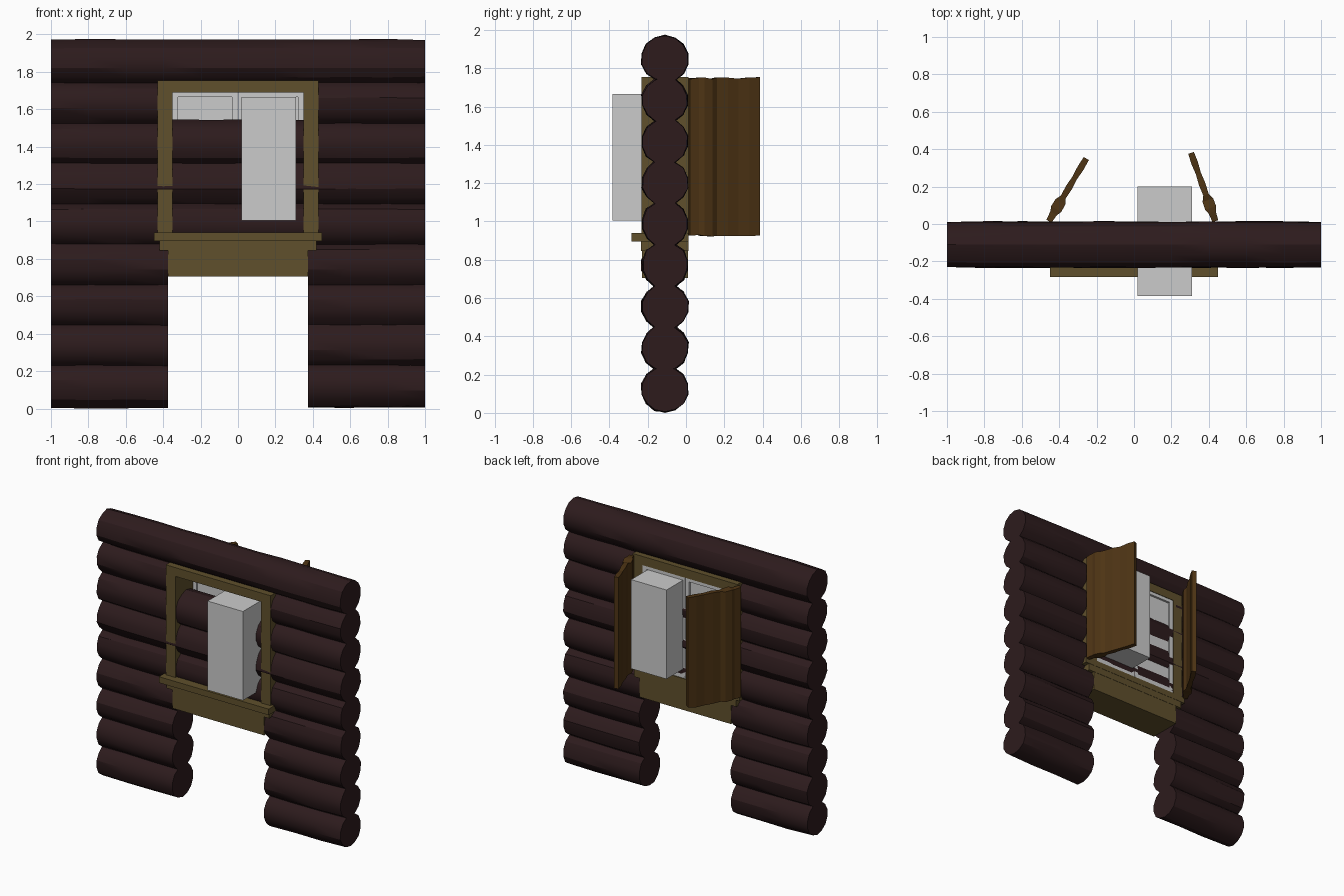
import bpy, bmesh, math, random
from mathutils import Vector

if "Cube" in bpy.data.objects:
    bpy.data.objects.remove(bpy.data.objects["Cube"])

random.seed(4)


def material(name, rgb):
    m = bpy.data.materials.new(name)
    m.diffuse_color = (*rgb, 1)
    m.use_nodes = True
    m.node_tree.nodes["Principled BSDF"].inputs["Base Color"].default_value = m.diffuse_color
    return m


LOG = material("dark_log", (0.026, 0.011, 0.012))
TRIM = material("olive_trim", (0.115, 0.08, 0.025))
PLANK = material("brown_plank", (0.075, 0.034, 0.007))


def finish(name, bm, mat=None):
    bmesh.ops.recalc_face_normals(bm, faces=bm.faces)
    me = bpy.data.meshes.new(name)
    bm.to_mesh(me)
    bm.free()
    ob = bpy.data.objects.new(name, me)
    bpy.context.collection.objects.link(ob)
    if mat:
        me.materials.append(mat)
    return ob


def box(name, x, y, z, mat=None):
    bm = bmesh.new()
    bmesh.ops.create_cube(bm, size=1)
    for v in bm.verts:
        v.co = Vector([(a + b) / 2 + c * (b - a) for c, (a, b) in zip(v.co, (x, y, z))])
    return finish(name, bm, mat)


# Hewn log along x: slightly irregular rings with flat end caps
def log(name, x0, x1, z, ends=()):
    sides, n = 14, max(3, round((x1 - x0) / 0.2))
    bm = bmesh.new()
    rings = []
    grain = [random.uniform(-0.003, 0.003) for _ in range(sides)]
    for i in range(n + 1):
        x = x0 + (x1 - x0) * i / n
        r = 0.123 - (0.004 if abs(x) > 0.99 else 0)
        ring = []
        for k in range(sides):
            a = math.tau * (k + 0.5) / sides
            rr = r + grain[k] + random.uniform(-0.002, 0.003)
            ring.append(bm.verts.new((x, -0.11 + rr * math.cos(a),
                                      max(0, z + rr * math.sin(a)))))
        rings.append(ring)
    for a, b in zip(rings, rings[1:]):
        for k in range(sides):
            j = (k + 1) % sides
            bm.faces.new((a[k], a[j], b[j], b[k]))
    bm.faces.new(rings[0])
    bm.faces.new(rings[-1])
    ob = finish(name, bm, LOG)
    bpy.context.view_layer.objects.active = ob
    ob.select_set(True)
    bpy.ops.object.shade_smooth_by_angle(angle=math.radians(28))
    ob.select_set(False)


# Wall: lower logs and the one at the window head are split by the opening
for i in range(9):
    z = 0.125 + 0.2155 * i
    if i < 4 or i == 7:
        log(f"log_{i}_left", -1, -0.375, z)
        log(f"log_{i}_right", 0.375, 1, z)
    else:
        log(f"log_{i}", -1, 1, z)

# Window frame
for s, side in ((-1, "left"), (1, "right")):
    box(f"jamb_{side}", sorted((s * 0.35, s * 0.43)), (-0.232, 0.012), (0.93, 1.69), TRIM)
box("window_head", (-0.43, 0.43), (-0.232, 0.012), (1.69, 1.755), TRIM)
box("sill", (-0.45, 0.45), (-0.284, 0.014), (0.895, 0.94), TRIM)
box("sill_support", (-0.42, 0.42), (-0.236, 0.012), (0.845, 0.895), TRIM)
box("apron", (-0.375, 0.375), (-0.23, 0.01), (0.705, 0.845), TRIM)

# Pair of glazed sashes
for s, side in ((-1, "left"), (1, "right")):
    def span(a, b):
        return sorted((s * a, s * b))
    y = (-0.03, 0.008)
    box(f"sash_stile_outer_{side}", span(0.32, 0.35), y, (0.94, 1.69))
    box(f"sash_stile_inner_{side}", span(0.002, 0.032), y, (0.94, 1.69))
    box(f"sash_rail_top_{side}", span(0.032, 0.32), y, (1.665, 1.69))
    box(f"sash_rail_bottom_{side}", span(0.032, 0.32), y, (0.94, 0.975))
    box(f"pane_{side}", span(0.032, 0.32), (-0.018, -0.008), (0.975, 1.665))

# Plain block through the window
box("window_block", (0.02, 0.31), (-0.385, 0.2), (1.005, 1.665))


# Shutter: wavy plan profile, (distance from hinge, half thickness), uneven plank ends
def shutter(name, hinge, tip):
    h, t = Vector(hinge), Vector(tip)
    d = (t - h).normalized()
    side = Vector((-d.y, d.x))
    prof = [(0, .016), (.05, .02), (.075, .031), (.12, .03), (.15, .015), (.21, .018),
            (.27, .014), (.33, .018), (1, .016)]
    bm = bmesh.new()
    rings = []
    for u, w in prof:
        u = (t - h).length if u == 1 else u
        z0, z1 = 0.928 + random.uniform(-.006, .006), 1.748 + random.uniform(-.006, .006)
        ring = []
        for sgn, z in ((-1, z0), (1, z0), (1, z1), (-1, z1)):
            p = h + d * u + side * (w * sgn)
            ring.append(bm.verts.new((p.x, p.y, z)))
        rings.append(ring)
    for a, b in zip(rings, rings[1:]):
        for k in range(4):
            j = (k + 1) % 4
            bm.faces.new((a[k], a[j], b[j], b[k]))
    bm.faces.new(rings[0])
    bm.faces.new(rings[-1])
    finish(name, bm, PLANK)


shutter("shutter_left", (-0.455, 0.015), (-0.255, 0.35))
shutter("shutter_right", (0.435, 0.015), (0.305, 0.38))
